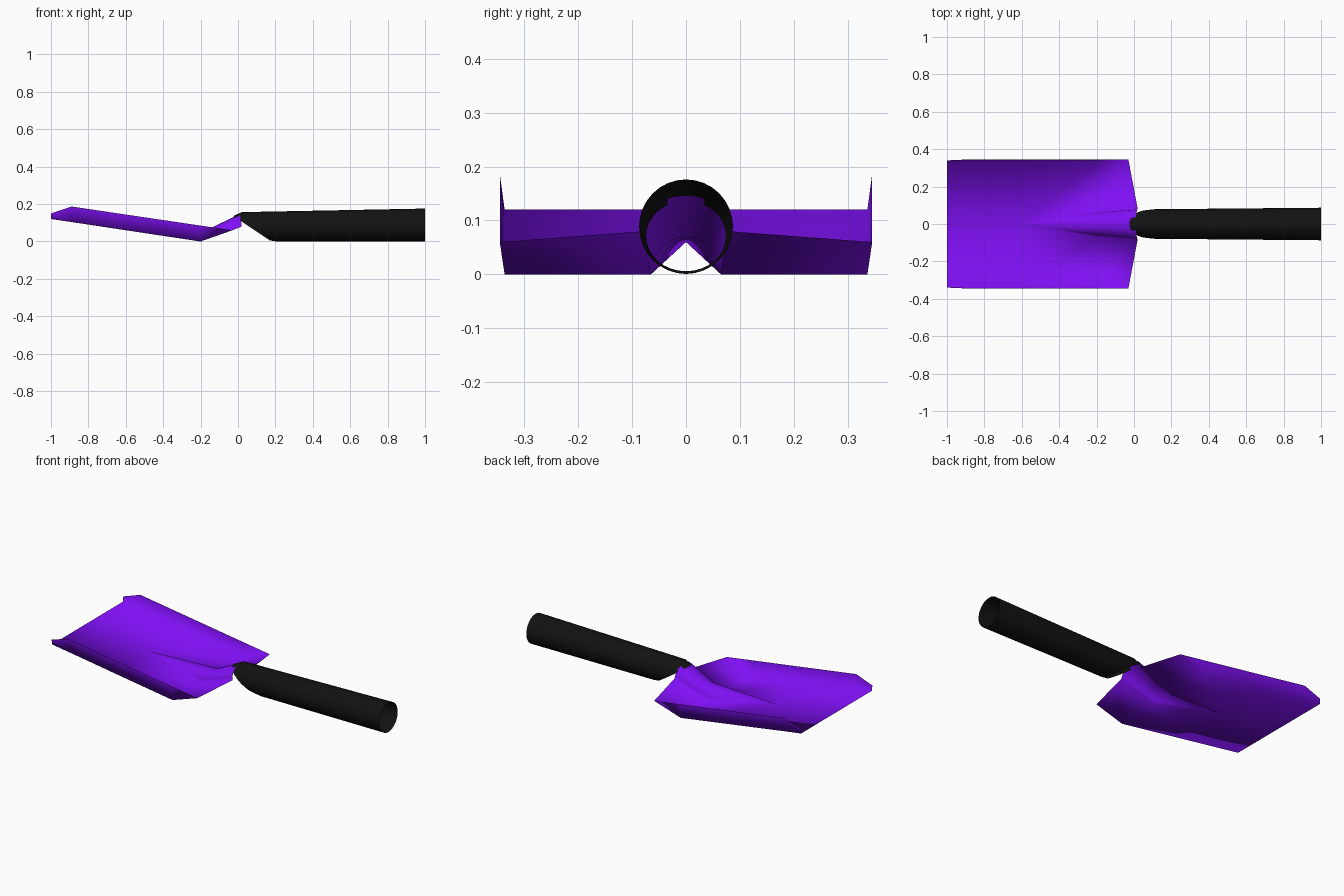
import bpy, bmesh
from math import sin, cos, pi

if "Cube" in bpy.data.objects:
    bpy.data.objects.remove(bpy.data.objects["Cube"])


def material(name, color):
    m = bpy.data.materials.new(name)
    m.diffuse_color = color
    m.use_nodes = True
    m.node_tree.nodes["Principled BSDF"].inputs["Base Color"].default_value = m.diffuse_color
    return m


def loft(name, rows, mat, closed, angle):
    """Skin a list of equally long point rows into an open sheet or tube."""
    bm = bmesh.new()
    grid = [[bm.verts.new(p) for p in row] for row in rows]
    n = len(grid[0])
    for a, b in zip(grid, grid[1:]):
        for i in range(n if closed else n - 1):
            j = (i + 1) % n
            bm.faces.new((a[i], a[j], b[j], b[i]))
    bmesh.ops.remove_doubles(bm, verts=bm.verts, dist=0.0005)
    bmesh.ops.recalc_face_normals(bm, faces=bm.faces)
    # an open blade sheet should face upward
    if not closed and sum(f.normal.z * f.calc_area() for f in bm.faces) < 0:
        bmesh.ops.reverse_faces(bm, faces=bm.faces)
    me = bpy.data.meshes.new(name)
    bm.to_mesh(me)
    bm.free()
    ob = bpy.data.objects.new(name, me)
    bpy.context.collection.objects.link(ob)
    me.materials.append(mat)
    bpy.ops.object.select_all(action='DESELECT')
    ob.select_set(True)
    bpy.context.view_layer.objects.active = ob
    bpy.ops.object.shade_smooth_by_angle(angle=angle)
    return ob


def blade_row(rim, edge, base, top, segs=12):
    """Side rim, floor edge, and a raised arch from base (x, half width, z) to top (x, z)."""
    x, hw, z = base
    arch = []
    for i in range(segs + 1):
        a = pi * i / segs
        s = sin(a)
        arch.append((x + (top[0] - x) * s, -hw * cos(a), z + (top[1] - z) * s))
    left = [(p[0], -p[1], p[2]) for p in (rim, edge)]
    return left + arch + [edge, rim]


# Blade: flat scoop with low side walls, kinked-up rear and a flared neck ridge
blade_rows = [
    blade_row((-1.0, .340, .150), (-1.0, .336, .120), (-1.0, 0, .120), (-1.0, .120)),
    blade_row((-.89, .345, .187), (-.89, .336, .104), (-.89, 0, .104), (-.89, .104)),
    blade_row((-.60, .345, .144), (-.60, .336, .060), (-.60, 0, .060), (-.60, .060)),
    blade_row((-.20, .345, .085), (-.20, .336, 0), (-.20, .065, 0), (-.15, .070)),
    blade_row((-.03, .345, .060), (-.03, .345, .060), (.02, .080, .080), (.01, .147)),
]
loft("blade", blade_rows, material("purple_plastic", (.21, .005, .9, 1)), False, pi)


def handle_ring(x_bottom, x_top, ry, rz, cz, n=32):
    ring = []
    for i in range(n):
        a = 2 * pi * i / n
        t = (1 + cos(a)) / 2
        ring.append((x_bottom + (x_top - x_bottom) * t, ry * sin(a), cz + rz * cos(a)))
    return ring


# Handle: hollow tapered tube with a slanted, rounded-in front opening
handle_rows = [
    handle_ring(1.0, 1.0, .087, .0875, .0885),
    handle_ring(.20, .02, .079, .078, .079),
    handle_ring(.17, -.025, .074, .065, .071),
]
loft("handle", handle_rows, material("black_plastic", (.006, .006, .006, 1)), True, pi / 5)
